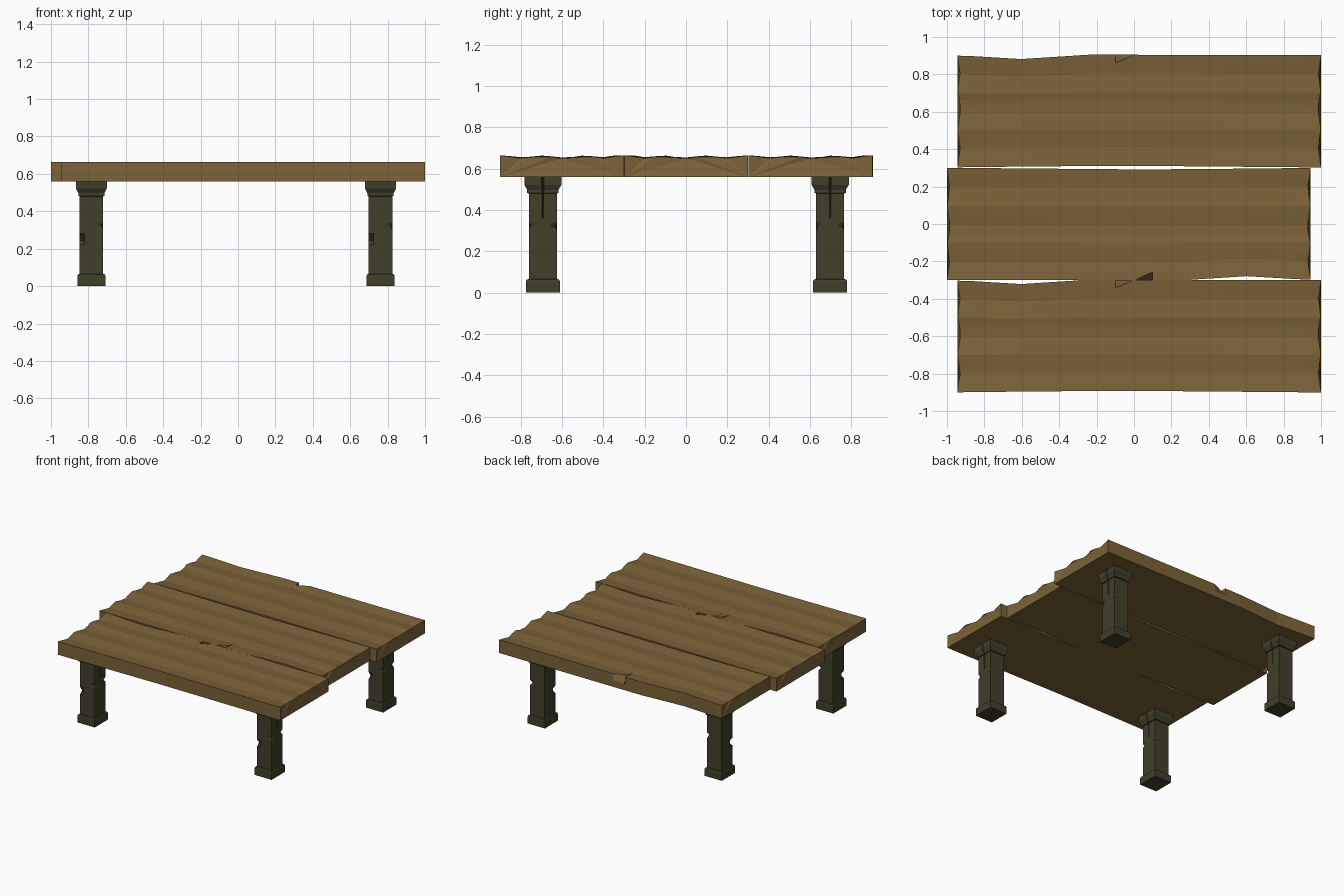
import bpy, bmesh

if "Cube" in bpy.data.objects:
    bpy.data.objects.remove(bpy.data.objects["Cube"])


def material(name, color):
    m = bpy.data.materials.new(name)
    m.diffuse_color = (*color, 1)
    m.use_nodes = True
    m.node_tree.nodes["Principled BSDF"].inputs["Base Color"].default_value = m.diffuse_color
    return m


wood = material("weathered_wood", (0.20, 0.125, 0.04))
stone = material("dark_leg", (0.052, 0.05, 0.023))


def loft(name, rings, mat):
    """Skin a list of equal-length closed rings and cap both ends."""
    bm = bmesh.new()
    vs = [[bm.verts.new(p) for p in r] for r in rings]
    n = len(rings[0])
    for a, b in zip(vs, vs[1:]):
        for i in range(n):
            j = (i + 1) % n
            bm.faces.new((a[i], a[j], b[j], b[i]))
    caps = [bm.faces.new(vs[0]), bm.faces.new(vs[-1])]
    bmesh.ops.recalc_face_normals(bm, faces=bm.faces)
    bmesh.ops.triangulate(bm, faces=caps)
    me = bpy.data.meshes.new(name)
    bm.to_mesh(me)
    bm.free()
    me.materials.append(mat)
    ob = bpy.data.objects.new(name, me)
    bpy.context.collection.objects.link(ob)
    return ob


# Plank cross-section: (y, groove depth) along the top, worn most at the ends
GRAIN = [(-0.30, 0), (-0.25, .006), (-0.20, .013), (-0.15, .008), (-0.10, .001),
         (-0.05, .007), (0.0, .014), (0.06, .010), (0.10, .002), (0.15, .006),
         (0.20, .013), (0.25, .006), (0.30, 0)]
# Stations: x, far edge y, near edge y, wear, chip depth at far top edge
STATIONS = [(-.972, .297, -.30, 1.0, 0), (-.90, .295, -.299, .9, 0),
            (-.63, .279, -.296, .75, 0), (-.27, .302, -.293, .7, 0),
            (-.128, .302, -.292, .7, 0), (-.126, .302, -.292, .7, .045),
            (-.03, .302, -.292, .7, 0), (.45, .30, -.296, .75, 0),
            (.90, .30, -.30, .9, 0), (.972, .30, -.30, 1.0, 0)]


def plank(name, x, y, flip):
    rings = []
    for k, (px, far, near, wear, chip) in enumerate(STATIONS):
        end = (k == len(STATIONS) - 1) - (k == 0)
        ring = [(px, far, .61), (px, far, .56), (px, near, .56), (px, near, .61)]
        for gy, d in GRAIN:
            yy = gy / .3 * (far if gy > 0 else -near)
            if gy == .30:
                yy -= chip
            elif chip and gy == .25:
                yy -= chip * .55
            # groove bottoms are splintered inward on the end grain
            ring.append((px - end * d * 1.1, yy, .664 - d * wear))
        rings.append(ring)
    ob = loft(name, rings, wood)
    ob.location = (x, y, 0)
    ob.rotation_euler.z = 3.14159265 if flip else 0


plank("front_plank", .028, -.60, False)
plank("middle_plank", -.028, 0, True)
plank("back_plank", .028, .603, False)

# Leg profile: z, half width in x, half depth in y
PROFILE = [(0, .075, .082), (.055, .075, .082), (.063, .071, .078), (.066, .063, .068),
           (.22, .063, .068), (.245, .063, .068), (.28, .063, .068), (.30, .063, .068),
           (.32, .063, .068), (.34, .063, .068), (.36, .063, .068), (.40, .063, .068),
           (.48, .063, .068), (.482, .070, .076), (.497, .070, .076), (.503, .073, .079),
           (.522, .083, .090), (.56, .083, .090)]
# Points along each side: close to corners for chips, close to centre for the crack
SPLITS = (-1, -.58, -.06, 0, .06, .58)
CHIPS = {(-1, -1, .245): .030, (1, -1, .32): .010, (1, 1, .32): .012}


def leg(name, x, y):
    rings = []
    for z, hx, hy in PROFILE:
        pts = ([(t, -1) for t in SPLITS] + [(1, t) for t in SPLITS]
               + [(-t, 1) for t in SPLITS] + [(-1, -t) for t in SPLITS])
        ring = []
        for u, v in pts:
            c = CHIPS.get((u, v, z), 0)
            crack = .014 if (u, v) == (1, 0) and z >= .40 else 0
            ring.append((u * (hx - c) - crack, v * (hy - c), z))
        rings.append(ring)
    loft(name, rings, stone).location = (x, y, 0)


for yn, y in (("front", -.693), ("back", .698)):
    for xn, x in (("left", -.784), ("right", .762)):
        leg(f"{yn}_{xn}_leg", x, y)
